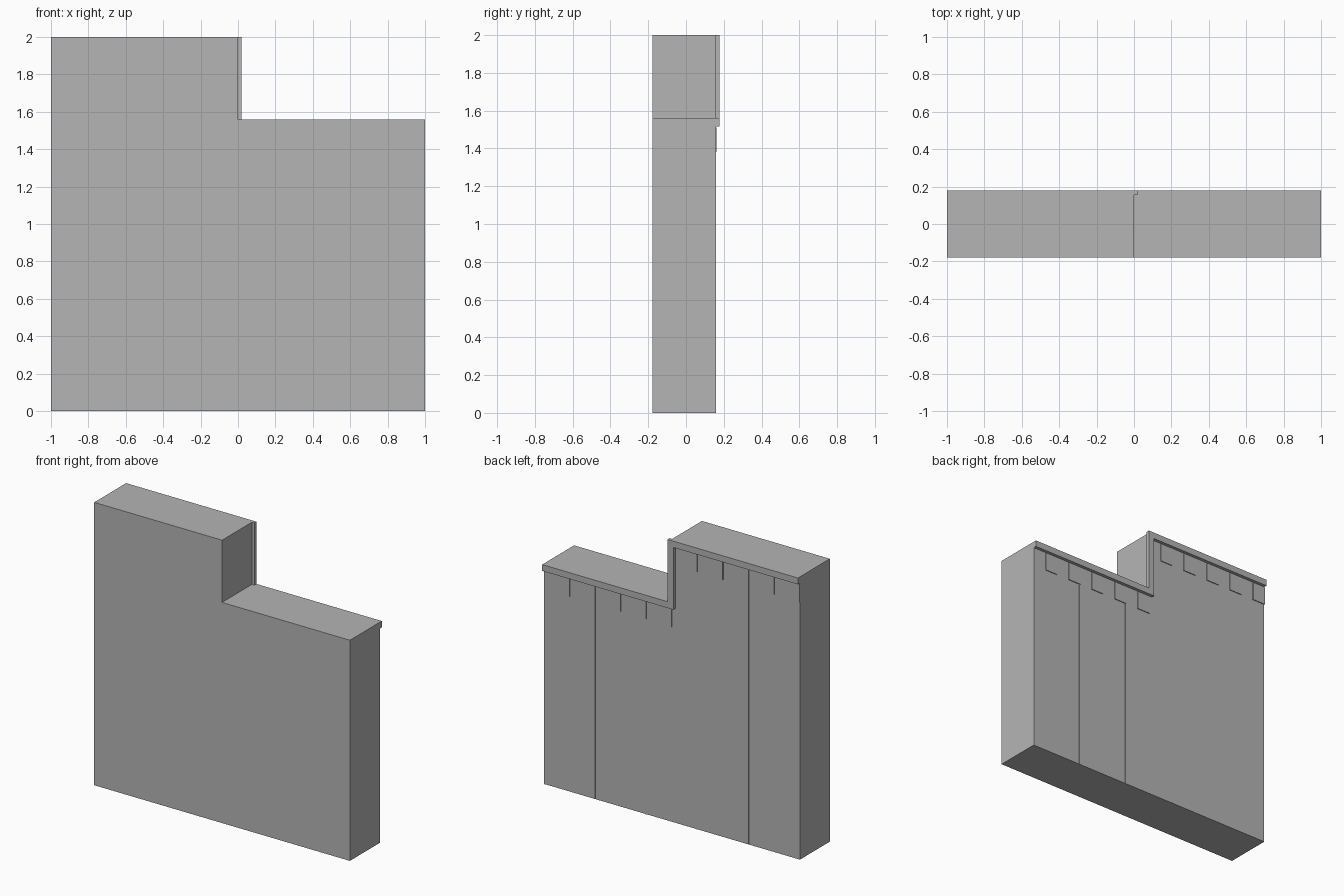
import bpy
import bmesh

if "Cube" in bpy.data.objects:
    bpy.data.objects.remove(bpy.data.objects["Cube"])

grey = bpy.data.materials.new("plain grey")
grey.diffuse_color = (0.46, 0.46, 0.46, 1)
grey.use_nodes = True
grey.node_tree.nodes["Principled BSDF"].inputs["Base Color"].default_value = grey.diffuse_color

LOW, HIGH = 1.56, 2.0        # heights of the two wall tops
FRONT, BACK = -0.178, 0.155  # wall faces
BAND = 0.045                 # coping band height


def prism(name, outline, y0, y1):
    """Extrude an x-z outline from y0 to y1."""
    bm = bmesh.new()
    face = bm.faces.new([bm.verts.new((x, y0, z)) for x, z in outline])
    ext = bmesh.ops.extrude_face_region(bm, geom=[face])
    verts = [g for g in ext["geom"] if isinstance(g, bmesh.types.BMVert)]
    bmesh.ops.translate(bm, verts=verts, vec=(0, y1 - y0, 0))
    bmesh.ops.recalc_face_normals(bm, faces=bm.faces)
    mesh = bpy.data.meshes.new(name)
    bm.to_mesh(mesh)
    bm.free()
    mesh.materials.append(grey)
    obj = bpy.data.objects.new(name, mesh)
    bpy.context.collection.objects.link(obj)
    return obj


def plate(name, x0, x1, z0, z1, y1):
    return prism(name, [(x0, z0), (x1, z0), (x1, z1), (x0, z1)], BACK, y1)


# Stepped wall
prism("stepped_wall", [(-1, 0), (1, 0), (1, LOW), (0, LOW), (0, HIGH), (-1, HIGH)],
      FRONT, BACK)

# Coping band following the step along the back
prism("coping_band", [
    (-1, HIGH), (0.02, HIGH), (0.02, LOW), (1, LOW), (1, LOW - BAND),
    (0.02 - BAND, LOW - BAND), (0.02 - BAND, HIGH - BAND), (-1, HIGH - BAND)],
    BACK, 0.178)

# Square blocks hanging under the coping
for i in range(10):
    x = 0.8 - 0.2 * i
    top = (LOW if i < 5 else HIGH) - BAND - 0.005
    plate("block", x, x + 0.1, top - 0.13, top, BACK + 0.006)

# Thin vertical ribs dividing the back into bays
for i in range(5):
    x = 1 - 0.4 * i
    top = (LOW if x > 0 else HIGH) - BAND
    x0 = min(x, 0.994)
    plate("bay_rib", x0, x0 + 0.006, 0, top, BACK + 0.003)
